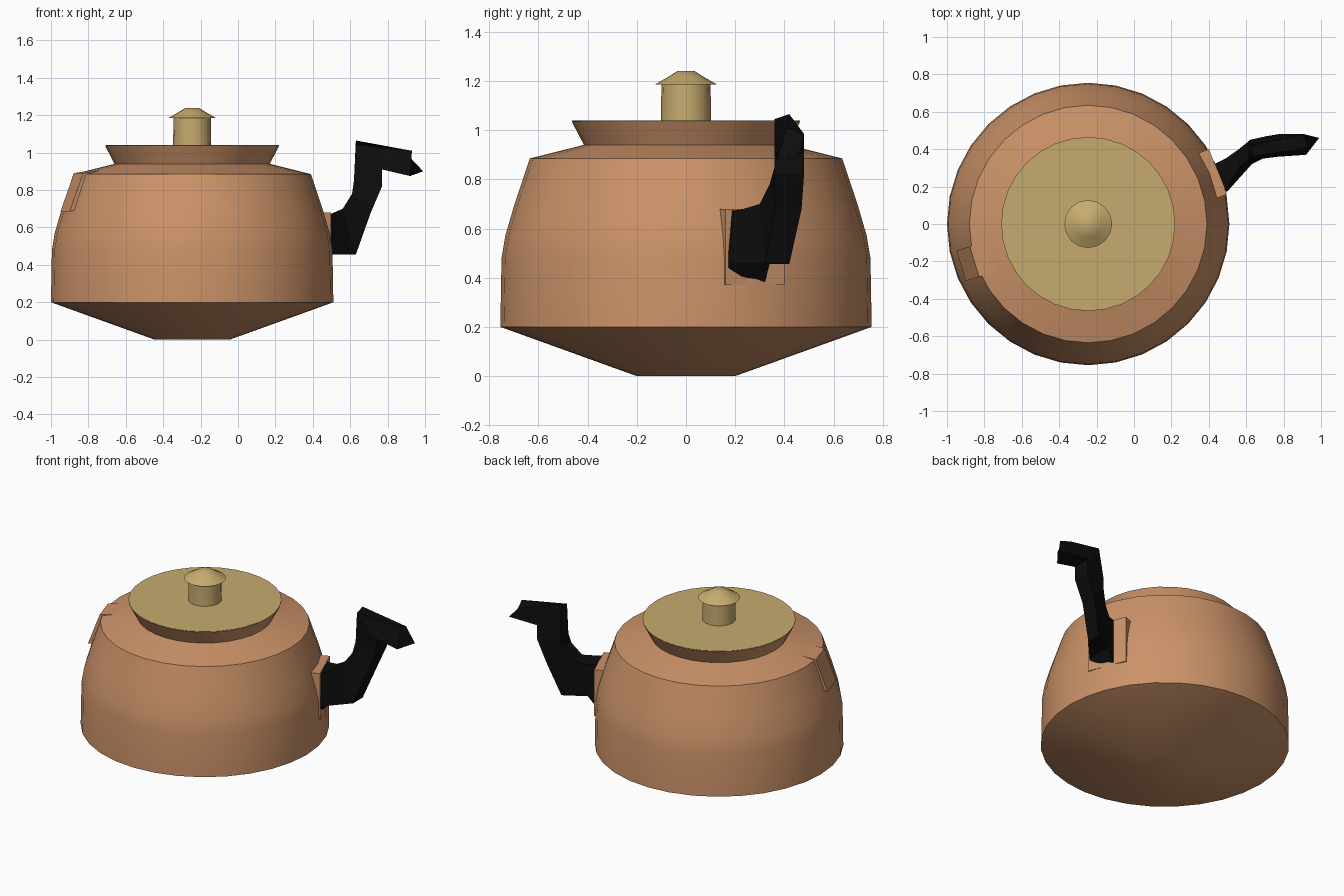
import bpy, bmesh
from math import sin, cos, pi, radians, atan2
from mathutils import Vector

if "Cube" in bpy.data.objects:
    bpy.data.objects.remove(bpy.data.objects["Cube"])

AXIS_X = -0.245


def material(name, rgb):
    m = bpy.data.materials.new(name)
    m.diffuse_color = (*rgb, 1)
    m.use_nodes = True
    m.node_tree.nodes["Principled BSDF"].inputs["Base Color"].default_value = m.diffuse_color
    return m


copper = material("copper", (0.60, 0.29, 0.14))
brass = material("brass", (0.57, 0.41, 0.16))
black = material("black", (0.004, 0.004, 0.004))


def finish(name, bm, mat, smooth=None):
    bmesh.ops.recalc_face_normals(bm, faces=bm.faces)
    me = bpy.data.meshes.new(name)
    bm.to_mesh(me)
    bm.free()
    ob = bpy.data.objects.new(name, me)
    bpy.context.collection.objects.link(ob)
    me.materials.append(mat)
    if smooth:
        bpy.ops.object.select_all(action='DESELECT')
        ob.select_set(True)
        bpy.context.view_layer.objects.active = ob
        bpy.ops.object.shade_smooth_by_angle(angle=radians(smooth))
    return ob


def loft(name, sections, mat, smooth=None, caps=True):
    """Skin closed sections that all have the same point count."""
    bm = bmesh.new()
    rings = [[bm.verts.new(p) for p in s] for s in sections]
    n = len(rings[0])
    for a, b in zip(rings, rings[1:]):
        for i in range(n):
            j = (i + 1) % n
            bm.faces.new((a[i], a[j], b[j], b[i]))
    if caps:
        bm.faces.new(rings[0])
        bm.faces.new(rings[-1])
    return finish(name, bm, mat, smooth)


def lathe(name, profile, sides, mat, smooth=35):
    """Turn a (radius, height) profile around the kettle axis."""
    secs = [[(AXIS_X + r * cos(2 * pi * i / sides), r * sin(2 * pi * i / sides), z)
             for i in range(sides)] for r, z in profile]
    return loft(name, secs, mat, smooth)


def radial(angle, r, t, z):
    """Point at distance r out along angle, t sideways, height z."""
    a = radians(angle)
    return (AXIS_X + r * cos(a) - t * sin(a), r * sin(a) + t * cos(a), z)


# Turned body with sloping base, shoulder and flared neck
lathe("body", [(0.20, 0.0), (0.755, 0.20), (0.75, 0.48), (0.735, 0.57), (0.70, 0.69),
               (0.635, 0.885), (0.415, 0.94), (0.465, 1.036)], 32, copper)

# Flat lid and its mushroom knob
lathe("lid", [(0.455, 1.03), (0.465, 1.04)], 32, brass)
lathe("knob", [(0.102, 1.035), (0.10, 1.185), (0.128, 1.185), (0.075, 1.215), (0.035, 1.24)],
      16, brass, 45)

# Handle mounting plate let into the wall
loft("handle_plate", [[radial(22, r, t, z) for t, z in
                       ((-0.13, 0.37), (0.13, 0.37), (0.13, 0.68), (-0.13, 0.68))]
                      for r in (0.62, 0.748)], copper)

# Angular handle: stub, riser, corner, grip end
loft("handle", [
    [(0.46, 0.165, 0.38), (0.43, 0.32, 0.38), (0.43, 0.32, 0.68), (0.46, 0.165, 0.68)],
    [(0.50, 0.175, 0.455), (0.49, 0.34, 0.455), (0.49, 0.35, 0.67), (0.50, 0.20, 0.67)],
    [(0.63, 0.32, 0.455), (0.63, 0.42, 0.455), (0.56, 0.40, 0.70), (0.56, 0.30, 0.70)],
    [(0.71, 0.36, 0.68), (0.71, 0.47, 0.68), (0.61, 0.44, 0.78), (0.61, 0.34, 0.78)],
    [(0.77, 0.36, 0.82), (0.77, 0.48, 0.82), (0.62, 0.45, 0.85), (0.62, 0.36, 0.85)],
    [(0.77, 0.36, 0.91), (0.77, 0.48, 0.91), (0.63, 0.42, 1.065), (0.63, 0.36, 1.045)],
    [(0.92, 0.37, 0.875), (0.99, 0.46, 0.90), (0.91, 0.48, 0.985), (0.93, 0.41, 1.01)],
], black)

# Short wedge-shaped spout stump opposite the handle
loft("spout_stump", [[radial(197, r, t, z) for r, z in
                      ((0.42, 0.925), (0.64, 0.89), (0.715, 0.685), (0.55, 0.72))]
                     for t in (-0.07, 0.10)], copper)
